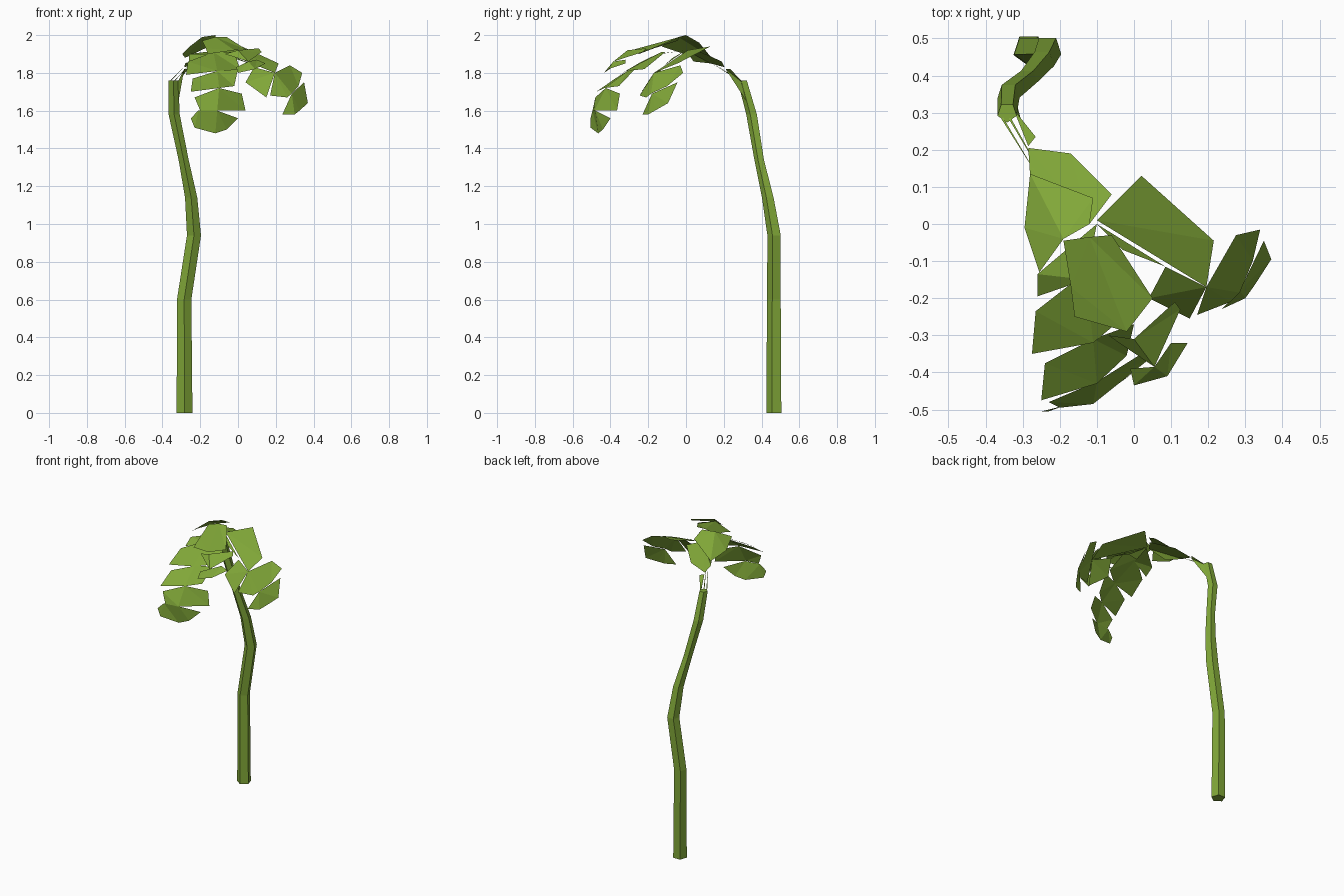
import bpy
import bmesh
import math
from mathutils import Vector

default_cube = bpy.data.objects.get("Cube")
if default_cube:
    bpy.data.objects.remove(default_cube, do_unlink=True)


def make_material(name, colour):
    material = bpy.data.materials.new(name)
    material.use_nodes = True
    material.diffuse_color = colour
    shader = next(n for n in material.node_tree.nodes if n.type == "BSDF_PRINCIPLED")
    shader.inputs["Base Color"].default_value = colour
    shader.inputs["Roughness"].default_value = 0.9
    return material


leaf_green = make_material("leaf green", (0.22, 0.39, 0.04, 1))


def finish(bm, name):
    mesh = bpy.data.meshes.new(name)
    bm.to_mesh(mesh)
    bm.free()
    mesh.materials.append(leaf_green)
    part = bpy.data.objects.new(name, mesh)
    bpy.context.collection.objects.link(part)
    return part


def tube(name, path, sides):
    """Faceted tube through (centre, radius) stations, closed at both ends."""
    bm = bmesh.new()
    rings = []
    for x, y, z, radius in path:
        ring = []
        for i in range(sides):
            angle = math.tau * i / sides - math.pi / 2
            ring.append(bm.verts.new((x + radius * math.cos(angle),
                                      y + radius * math.sin(angle), z)))
        rings.append(ring)
    for lower, upper in zip(rings, rings[1:]):
        for i in range(sides):
            j = (i + 1) % sides
            bm.faces.new((lower[i], lower[j], upper[j], upper[i]))
    bm.faces.new(rings[0][::-1])
    bm.faces.new(rings[-1])
    return finish(bm, name)


def leaflet(name, rib, *halves):
    """Folded blade: each half is an outline running from rib base to rib tip."""
    bm = bmesh.new()
    base, tip = [bm.verts.new(p) for p in rib]
    for half in halves:
        outline = [bm.verts.new(p) for p in half]
        face = bm.faces.new([base] + outline + [tip])
        face.normal_update()
        if face.normal.z < 0:
            face.normal_flip()
    bmesh.ops.triangulate(bm, faces=bm.faces[:])
    return finish(bm, name)


def stalk(name, start, end, width):
    """Thin three-sided stalk that narrows to a point."""
    start, end = Vector(start), Vector(end)
    side = (end - start).cross(Vector((0, 0, 1))).normalized() * width
    drop = Vector((0, 0, -width))
    bm = bmesh.new()
    a, b, c, d = [bm.verts.new(p) for p in (start + side, start - side, start + drop, end)]
    for corners in ((a, b, d), (b, c, d), (c, a, d)):
        bm.faces.new(corners)
    return finish(bm, name)


# Bent stem
tube("stem", [
    (-.283, .469, 0, .044),
    (-.285, .469, .6, .04),
    (-.233, .47, .94, .039),
    (-.248, .436, 1.14, .034),
    (-.288, .39, 1.34, .028),
    (-.338, .35, 1.58, .031),
    (-.342, .3, 1.76, .027),
], 5)

# Slender stalks joining the stem to the crown
leaflet("stem_tip", [(-.325, .31, 1.74), (-.265, .235, 1.82)],
        [(-.315, .32, 1.65), (-.285, .21, 1.82)])
stalk("left_stalk", (-.355, .285, 1.76), (-.26, .13, 1.86), .003)
stalk("right_stalk", (-.335, .285, 1.76), (-.24, .12, 1.86), .003)

# Upper frond, arching over the crown
leaflet("upper_base_leaflet", [(-.285, .205, 1.83), (-.12, 0, 1.92)],
        [(-.17, .19, 1.86), (-.06, .08, 1.91)],
        [(-.28, .13, 1.85), (-.22, .04, 1.86)])
leaflet("upper_crown_leaflet", [(-.28, .135, 1.88), (-.19, -.04, 1.99)],
        [(-.11, .07, 1.96), (-.12, 0, 2.0)],
        [(-.295, -.01, 1.9), (-.255, -.13, 1.94)])
leaflet("upper_middle_leaflet", [(-.12, -.035, 1.99), (-.02, -.29, 1.92)],
        [(-.06, -.03, 1.99), (.05, -.2, 1.92)],
        [(-.19, -.045, 1.97), (-.17, -.17, 1.93), (-.16, -.25, 1.9)])
leaflet("upper_outer_leaflet", [(0, -.31, 1.92), (.055, -.385, 1.86)],
        [(.11, -.21, 1.93), (.125, -.23, 1.91)],
        [(-.07, -.3, 1.9)])
leaflet("upper_tip_leaflet", [(.055, -.385, 1.86), (.09, -.41, 1.82)],
        [(.1, -.32, 1.87), (.145, -.32, 1.85)],
        [(-.01, -.39, 1.83), (0, -.435, 1.8)])

# Front frond, drooping forward
leaflet("front_base_leaflet", [(-.1, 0, 1.92), (-.13, -.15, 1.9)],
        [(-.26, -.135, 1.9), (-.26, -.195, 1.86)])
leaflet("front_inner_leaflet", [(-.13, -.13, 1.91), (-.11, -.32, 1.81)],
        [(-.02, -.11, 1.91), (.01, -.22, 1.82)],
        [(-.265, -.235, 1.86), (-.275, -.35, 1.79)])
leaflet("front_middle_leaflet", [(-.11, -.31, 1.81), (-.1, -.43, 1.72)],
        [(0, -.27, 1.82), (-.02, -.355, 1.73)],
        [(-.24, -.375, 1.77), (-.25, -.475, 1.7)])
leaflet("front_outer_leaflet", [(-.1, -.425, 1.72), (-.11, -.485, 1.6)],
        [(.02, -.35, 1.69), (.04, -.365, 1.6)],
        [(-.23, -.48, 1.67), (-.2, -.495, 1.6)])
leaflet("front_tip_leaflet", [(-.11, -.48, 1.6), (-.12, -.465, 1.48)],
        [(0, -.4, 1.56), (-.06, -.44, 1.5)],
        [(-.21, -.495, 1.6), (-.25, -.505, 1.56), (-.23, -.505, 1.51)])

# Left frond, reaching sideways
leaflet("left_base_leaflet", [(-.1, .01, 1.92), (.195, -.17, 1.8)],
        [(.02, .13, 1.94), (.215, -.045, 1.85)])
leaflet("left_under_leaflet", [(.085, -.115, 1.83), (.195, -.17, 1.8)],
        [(.04, -.2, 1.75), (.15, -.255, 1.67)])
leaflet("left_inner_leaflet", [(-.1, 0, 1.92), (.085, -.115, 1.84)],
        [(-.03, -.07, 1.88)])
leaflet("left_outer_leaflet", [(.195, -.17, 1.8), (.285, -.185, 1.69)],
        [(.275, -.03, 1.84), (.34, -.015, 1.8), (.32, -.1, 1.73)],
        [(.17, -.245, 1.68), (.26, -.21, 1.67)])
leaflet("left_tip_leaflet", [(.285, -.18, 1.69), (.325, -.165, 1.6)],
        [(.35, -.045, 1.75), (.37, -.095, 1.64)],
        [(.235, -.23, 1.58), (.3, -.2, 1.58)])
